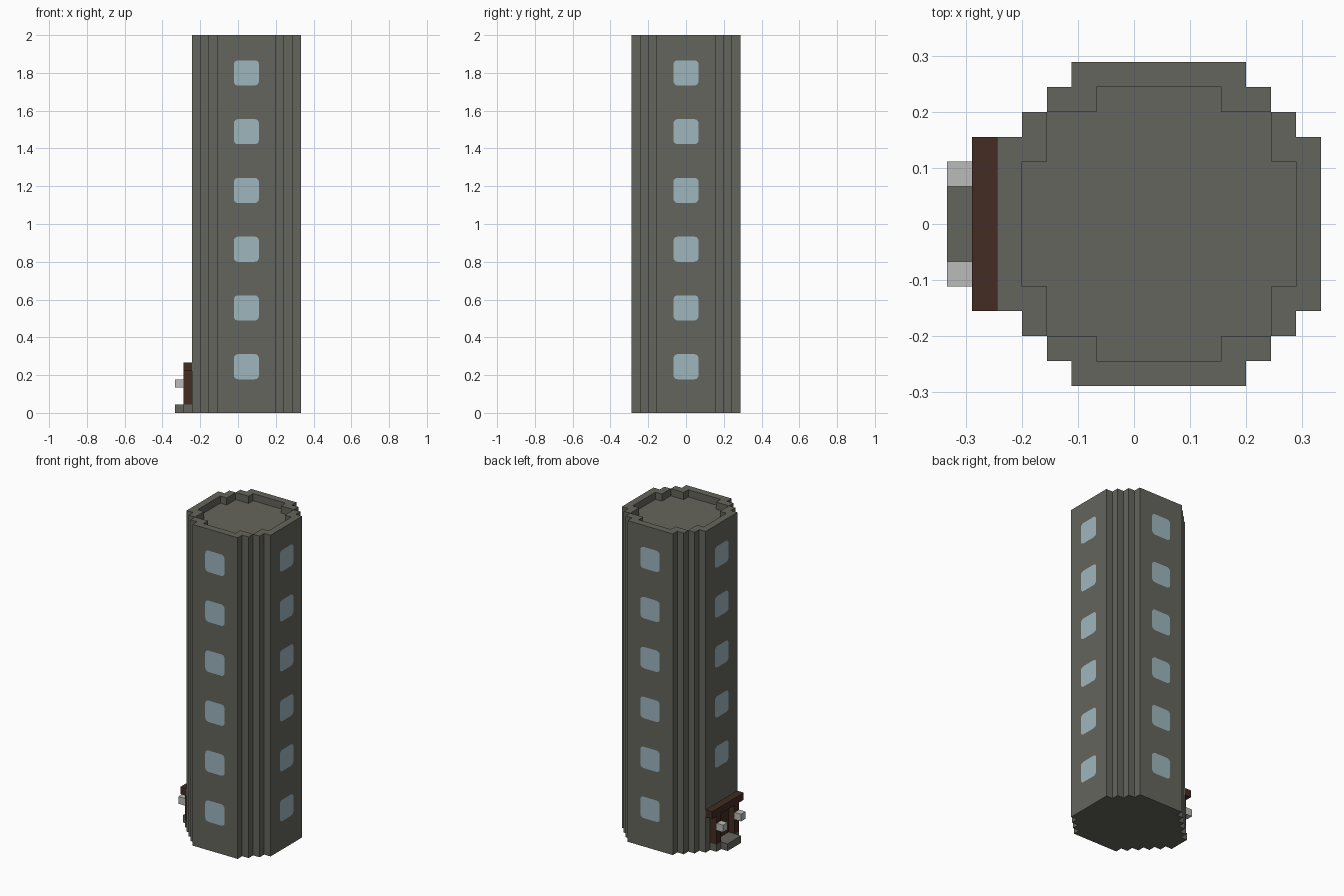
import bpy
import bmesh
import math

U = 2 / 45          # one building block
CX = U              # tower axis sits one block off centre

if "Cube" in bpy.data.objects:
    bpy.data.objects.remove(bpy.data.objects["Cube"], do_unlink=True)


def linear(c):
    c /= 255
    return c / 12.92 if c <= 0.04045 else ((c + 0.055) / 1.055) ** 2.4


def make_material(name, r, g, b):
    mat = bpy.data.materials.new(name)
    mat.use_nodes = True
    colour = (linear(r), linear(g), linear(b), 1)
    mat.diffuse_color = colour
    mat.node_tree.nodes["Principled BSDF"].inputs["Base Color"].default_value = colour
    return mat


STONE = make_material("grey stone", 101, 101, 93)
GLASS = make_material("pale blue glass", 157, 182, 190)
WOOD = make_material("dark brown wood", 67, 44, 34)
LAMP = make_material("light grey lamp", 187, 188, 186)


def finish(bm, name, mat):
    bmesh.ops.remove_doubles(bm, verts=bm.verts, dist=1e-5)
    mesh = bpy.data.meshes.new(name)
    bm.to_mesh(mesh)
    bm.free()
    mesh.materials.append(mat)
    obj = bpy.data.objects.new(name, mesh)
    bpy.context.collection.objects.link(obj)
    return obj


def turn(p, k):
    """Rotate a plan point by k quarter turns."""
    x, y = p
    for _ in range(k):
        x, y = -y, x
    return x, y


def box(name, mat, x0, x1, y0, y1, z0, z1):
    """Box with bounds in blocks, x measured from the tower axis."""
    bm = bmesh.new()
    bmesh.ops.create_cube(bm, size=1)
    for v in bm.verts:
        v.co.x = CX + U * (x1 if v.co.x > 0 else x0)
        v.co.y = U * (y1 if v.co.y > 0 else y0)
        v.co.z = U * (z1 if v.co.z > 0 else z0)
    return finish(bm, name, mat)


# Tower: one quarter of the stepped plan, repeated around the axis
outer = [(4.5, -4.5), (5.5, -4.5), (5.5, -3.5), (6.5, -3.5),
         (6.5, 3.5), (5.5, 3.5), (5.5, 4.5), (4.5, 4.5)]
inner = [(4.5, 2.5), (5.5, 2.5), (5.5, -2.5), (4.5, -2.5)]
TOP, ROOF = 45, 44
bm = bmesh.new()


def face(points):
    bm.faces.new([bm.verts.new((CX + U * x, U * y, U * z)) for x, y, z in points])


def wall(a, b, z0, z1):
    face([(*a, z0), (*b, z0), (*b, z1), (*a, z1)])


floor, roof = [], []
for k in range(4):
    out = [turn(p, k) for p in outer]
    inn = [turn(p, k) for p in inner]
    for a, b in zip(out, out[1:]):
        wall(a, b, 0, TOP)
    lip = [out[-1]] + inn + [out[0]]
    for a, b in zip(lip, lip[1:]):
        wall(a, b, ROOF, TOP)
    face([(*p, TOP) for p in out + inn])
    floor += out[:-1]
    roof += lip[::-1][:-1]
face([(*p, 0) for p in reversed(floor)])
face([(*p, ROOF) for p in roof])
finish(bm, "tower", STONE)

# Windows: rounded plates on all four sides, leaving room for the doorway
HALF, RADIUS = 1.5, 0.5
SIDES = ("left", "back", "right", "front")
pane = []
for q in range(4):
    for s in range(4):
        ang = math.radians(90 * q + 30 * s)
        sx = 1 if q in (0, 3) else -1
        sy = 1 if q < 2 else -1
        pane.append((sx * (HALF - RADIUS) + RADIUS * math.cos(ang),
                     sy * (HALF - RADIUS) + RADIUS * math.sin(ang)))

for k, side in enumerate(SIDES):
    bm = bmesh.new()
    for level in range(1 if side == "right" else 0, 6):
        z = 5.5 + 7 * level
        face([(*turn((6.54, a), k), z + b) for a, b in pane])
    finish(bm, side + "_windows", GLASS)

# Doorway on the right side
box("door", WOOD, -6.55, -6.5, -1.5, 1.5, 1, 5)
box("door_lintel", WOOD, -7.5, -6.5, -3.5, 3.5, 5, 6)
box("door_base", STONE, -7.5, -6.5, -2.5, 2.5, 0, 1)
box("door_step", STONE, -8.5, -7.5, -1.5, 1.5, 0, 1)
for side, y in (("front", -2.5), ("back", 1.5)):
    box(side + "_door_post", WOOD, -7.5, -6.5, y, y + 1, 1, 5)
    box(side + "_door_lamp", LAMP, -8.5, -7.5, y, y + 1, 3, 4)
